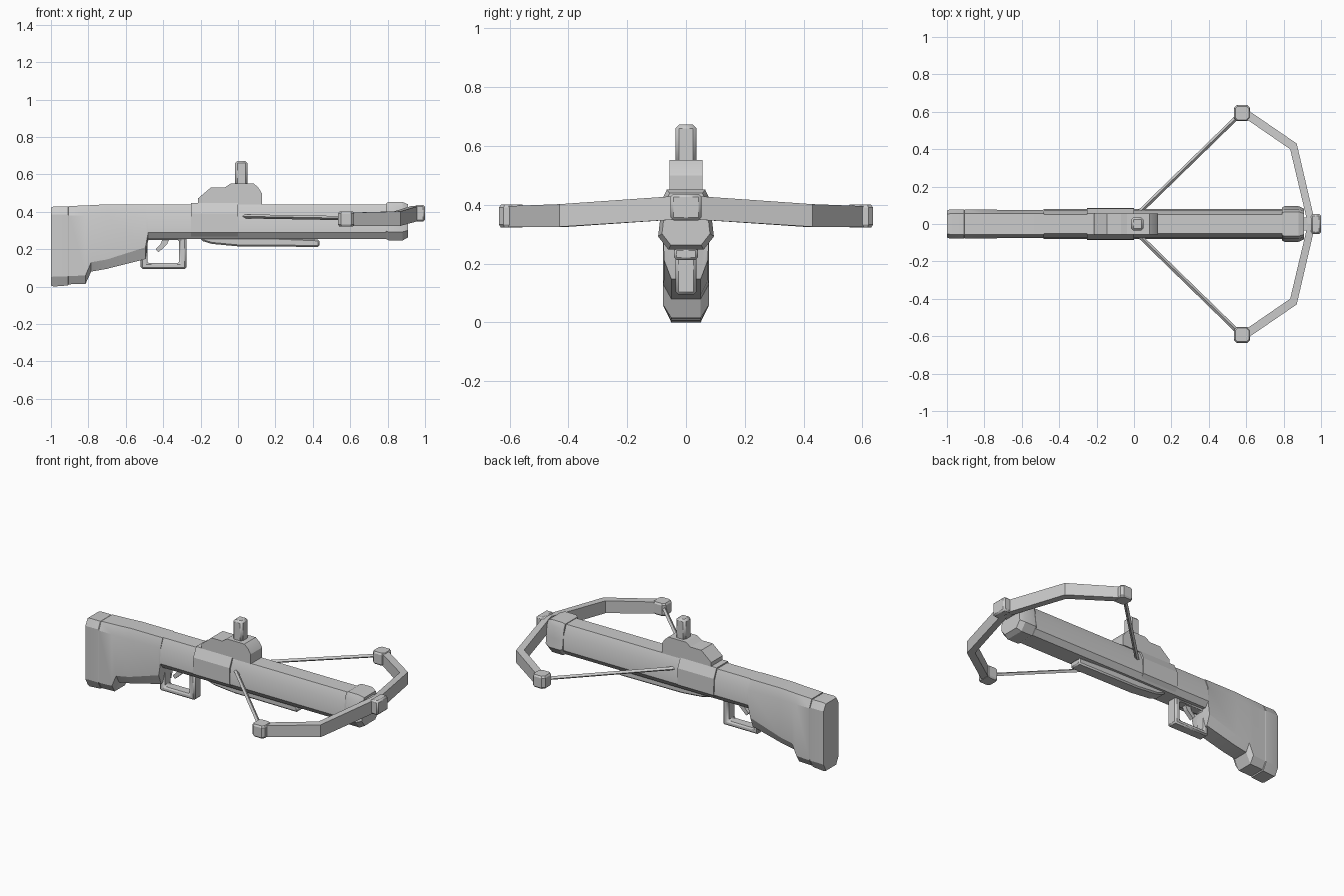
import bpy, bmesh
from mathutils import Vector

if "Cube" in bpy.data.objects:
    bpy.data.objects.remove(bpy.data.objects["Cube"])


def finish(name, bm):
    bmesh.ops.recalc_face_normals(bm, faces=bm.faces)
    me = bpy.data.meshes.new(name)
    bm.to_mesh(me)
    bm.free()
    ob = bpy.data.objects.new(name, me)
    bpy.context.collection.objects.link(ob)
    return ob


def skin(name, rings):
    """Bridge a list of closed rings and cap both ends."""
    bm = bmesh.new()
    loops = [[bm.verts.new(p) for p in r] for r in rings]
    n = len(loops[0])
    for a, b in zip(loops, loops[1:]):
        for i in range(n):
            j = (i + 1) % n
            bm.faces.new((a[i], a[j], b[j], b[i]))
    bm.faces.new(loops[0])
    bm.faces.new(loops[-1])
    return finish(name, bm)


def section(x, half):
    """Mirror a half section of (y, z) points, bottom to top."""
    return [(x, y, z) for y, z in half] + [(x, -y, z) for y, z in reversed(half)]


def shrink(half, k, cz):
    return [(y * k, cz + (z - cz) * k) for y, z in half]


def extrude(name, pts, w):
    """Side profile in x/z, extruded across y."""
    return skin(name, [[(x, s * w, z) for x, z in pts] for s in (-1, 1)])


def bevel(ob, width, angle=0.6):
    m = ob.modifiers.new("bevel", 'BEVEL')
    m.width, m.segments, m.angle_limit = width, 1, angle
    return ob


def box(name, x0, x1, y0, y1, z0, z1):
    return skin(name, [[(x, y0, z0), (x, y1, z0), (x, y1, z1), (x, y0, z1)] for x in (x0, x1)])


# Shoulder stock, butt to grip
def stock_half(zb, zs, top, wb=0.05, w=0.08):
    return [(wb, zb), (w, zs), (w, 0.38), (0.055, top)]


skin("stock", [section(x, stock_half(*a)) for x, a in (
    (-0.905, (0.012, 0.055, 0.43, 0.05, 0.077)),
    (-0.815, (0.015, 0.06, 0.434, 0.05, 0.078)),
    (-0.785, (0.08, 0.13, 0.435, 0.05, 0.078)),
    (-0.70, (0.095, 0.145, 0.44, 0.05, 0.075)),
    (-0.495, (0.147, 0.21, 0.44, 0.05, 0.074)),
    (-0.48, (0.255, 0.29, 0.44, 0.055, 0.078)))])

# Butt pad
pad = [(0.05, 0.006), (0.077, 0.055), (0.077, 0.385), (0.055, 0.428)]
skin("butt_pad", [section(-1.0, pad[:1] + [(0.073, 0.05), (0.073, 0.385), (0.052, 0.422)]),
                  section(-0.985, [(0.05, 0.0)] + pad[1:]),
                  section(-0.91, pad), section(-0.904, shrink(pad, 0.96, 0.22))])

# Barrel body, receiver sleeve and muzzle block
body = [(0.055, 0.255), (0.08, 0.288), (0.075, 0.38), (0.05, 0.44)]
skin("body", [section(-0.482, body), section(0.88, body)])
sleeve = [(0.055, 0.258), (0.085, 0.288), (0.083, 0.39), (0.055, 0.448)]
skin("receiver_sleeve", [section(-0.25, sleeve), section(0.0, sleeve)])
head = [(0.06, 0.247), (0.095, 0.292), (0.088, 0.35), (0.08, 0.42), (0.065, 0.452)]
skin("muzzle_block", [section(0.79, shrink(head, 0.92, 0.35)), section(0.805, head),
                      section(0.88, head), section(0.91, shrink(head, 0.86, 0.36))])

# Sight base and post
extrude("sight_base", [(-0.213, 0.44), (-0.213, 0.472), (-0.18, 0.5), (-0.145, 0.53),
                       (-0.07, 0.53), (-0.038, 0.552), (0.083, 0.552), (0.108, 0.53),
                       (0.127, 0.5), (0.127, 0.44)], 0.056)
bevel(box("sight_post", -0.015, 0.051, -0.035, 0.035, 0.53, 0.672), 0.012)

# Trigger guard: square loop with a hollow centre
outer = [(-0.52, 0.095), (-0.275, 0.095), (-0.275, 0.27), (-0.52, 0.27)]
inner = [(-0.485, 0.125), (-0.315, 0.125), (-0.315, 0.25), (-0.485, 0.25)]
bm = bmesh.new()
g = [[bm.verts.new((x, y, z)) for x, z in p] for p in (outer, inner) for y in (-0.035, 0.035)]
for a, b in ((0, 1), (1, 3), (3, 2), (2, 0)):
    for i in range(4):
        j = (i + 1) % 4
        bm.faces.new((g[a][i], g[a][j], g[b][j], g[b][i]))
bevel(finish("trigger_guard", bm), 0.009)

# Trigger
extrude("trigger", [(-0.36, 0.27), (-0.38, 0.225), (-0.425, 0.183), (-0.44, 0.2),
                    (-0.412, 0.23), (-0.40, 0.27)], 0.014)

# Fore grip rail under the body
bevel(extrude("under_rail", [(-0.205, 0.27), (-0.195, 0.245), (-0.14, 0.228), (0.0, 0.215),
                             (0.435, 0.212), (0.435, 0.252), (0.0, 0.27)], 0.04), 0.008)

# Bow limbs: outer xy, inner xy, z range
half_bow = [((0.97, 0.0), (0.93, 0.0), 0.352, 0.432),
            ((0.87, 0.43), (0.835, 0.40), 0.325, 0.402),
            ((0.60, 0.615), (0.58, 0.575), 0.324, 0.395)]
for side, s in (("left", 1), ("right", -1)):
    skin("bow_limb_" + side, [[(o[0], s * o[1], z0), (i[0], s * i[1], z0),
                               (i[0], s * i[1], z1), (o[0], s * o[1], z1)]
                              for o, i, z0, z1 in half_bow])
    # Limb tip: octagonal block
    c, r, k = (0.578, s * 0.593), 0.043, 0.028
    octagon = [(r, -k), (r, k), (k, r), (-k, r), (-r, k), (-r, -k), (-k, -r), (k, -r)]
    skin("limb_tip_" + side, [[(c[0] + f * x, c[1] + f * y, z) for x, y in octagon]
                              for z, f in ((0.322, 0.85), (0.332, 1), (0.39, 1), (0.4, 0.85))])
    # Drawn string
    a, b = Vector((0.0, s * 0.035, 0.376)), Vector((0.565, s * 0.585, 0.366))
    d = (b - a).normalized()
    n = d.cross(Vector((0, 0, 1))).normalized() * 0.012
    u = Vector((0, 0, 0.011))
    skin("string_" + side, [[p + n, p + u, p - n, p - u] for p in (a, b)])

# Bow clamp at the front
bevel(box("bow_clamp", 0.945, 1.0, -0.053, 0.053, 0.347, 0.437), 0.01)
box("bow_mount", 0.86, 0.95, -0.035, 0.035, 0.355, 0.425)

bpy.ops.object.select_all(action='SELECT')
bpy.context.view_layer.objects.active = bpy.data.objects["body"]
bpy.ops.object.shade_smooth_by_angle(angle=0.4)
